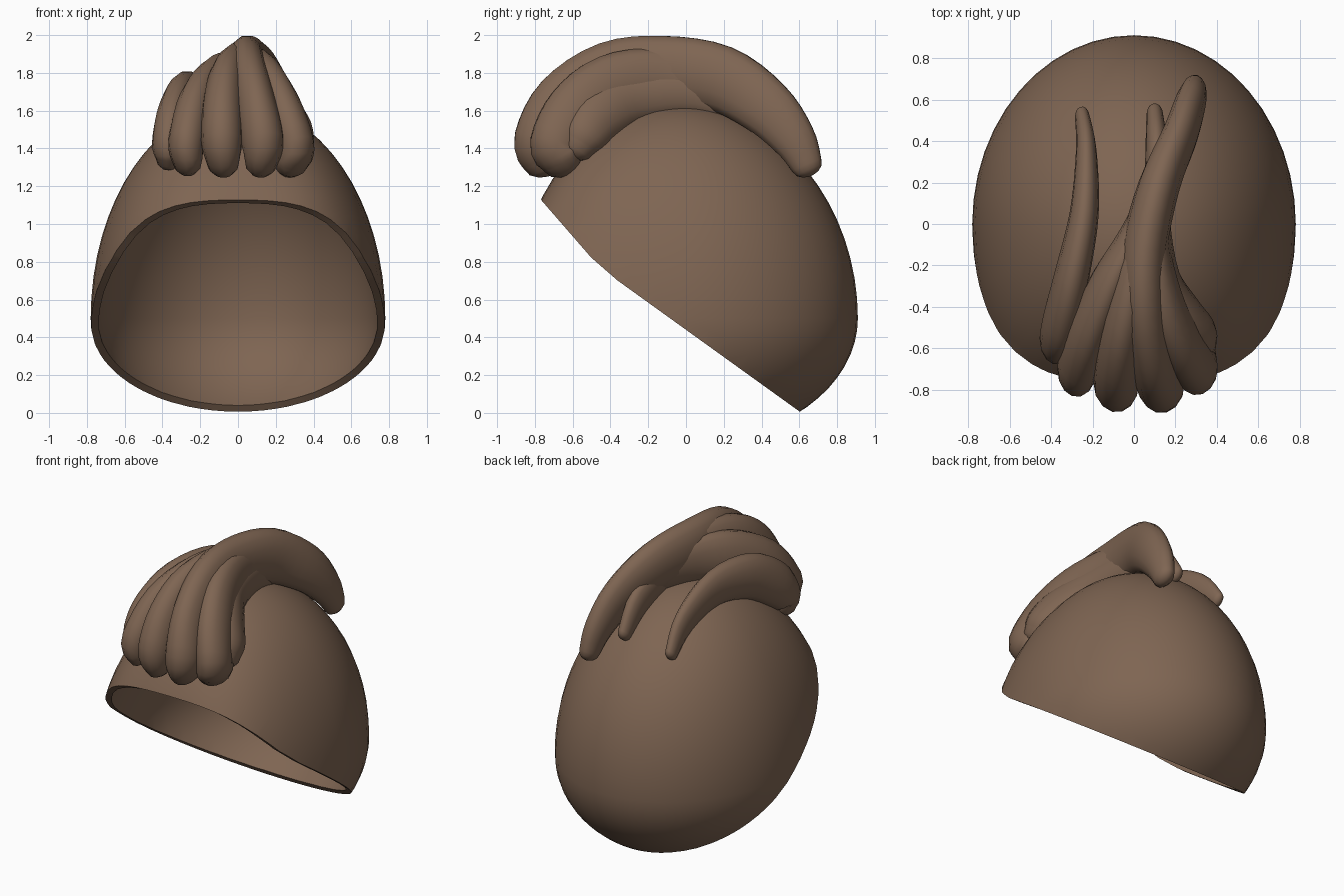
import bpy, bmesh, math
from mathutils import Vector

cube = bpy.data.objects.get("Cube")
if cube:
    bpy.data.objects.remove(cube)

brown = bpy.data.materials.new("hair_brown")
brown.use_nodes = True
brown.diffuse_color = (0.21, 0.13, 0.085, 1)
brown.node_tree.nodes["Principled BSDF"].inputs["Base Color"].default_value = brown.diffuse_color


def finish(name, bm):
    bmesh.ops.recalc_face_normals(bm, faces=bm.faces)
    mesh = bpy.data.meshes.new(name)
    bm.to_mesh(mesh)
    bm.free()
    mesh.materials.append(brown)
    obj = bpy.data.objects.new(name, mesh)
    bpy.context.collection.objects.link(obj)
    bpy.ops.object.select_all(action="DESELECT")
    obj.select_set(True)
    bpy.context.view_layer.objects.active = obj
    bpy.ops.object.shade_smooth_by_angle(angle=math.radians(50))
    return obj


# Hair cap: egg-shaped shell, fuller at the temples, trimmed along the hairline
bm = bmesh.new()
bmesh.ops.create_uvsphere(bm, u_segments=48, v_segments=32, radius=1)
for v in bm.verts:
    x, y, z = v.co
    y *= 0.91
    lift = 1.135 * z - 0.05 * y * z if z > 0 else 0.66 * z
    if y < 0:
        y *= 1 + 0.55 * x * x * (1 - 0.5 * x * x)
    v.co = (0.78 * x, y, 0.5 + lift)
for y, z, slope in ((-0.5, 0.82, 1.15), (-0.35, 0.69, 0.87), (0, 0.44, 0.72)):
    bmesh.ops.bisect_plane(bm, geom=bm.verts[:] + bm.edges[:] + bm.faces[:],
                           plane_co=(0, y, z), plane_no=Vector((0, slope, 1)).normalized(),
                           clear_inner=True)
bmesh.ops.remove_doubles(bm, verts=bm.verts, dist=0.018)
cap = finish("hair_cap", bm)
shell = cap.modifiers.new("thickness", "SOLIDIFY")
shell.thickness = 0.04
shell.offset = -1
crisp = cap.modifiers.new("crisp_rim", "EDGE_SPLIT")
crisp.split_angle = math.radians(50)


def spline(points, steps):
    """Smooth samples through the control points."""
    p = [points[0]] + points + [points[-1]]
    out = []
    for i in range(1, len(p) - 2):
        for s in range(steps):
            t = s / steps
            out.append([0.5 * (2 * b + (c - a) * t + (2 * a - 5 * b + 4 * c - d) * t * t
                               + (3 * b - a - 3 * c + d) * t ** 3)
                        for a, b, c, d in zip(*p[i - 1:i + 3])])
    return out + [list(points[-1])]


def lock(name, points, sides=14):
    """Tapered oval tube; each point is x, y, z, half width, half depth."""
    samples = spline(points, 4)
    pos = [Vector(s[:3]) for s in samples]
    rings = []
    for i, s in enumerate(samples):
        tangent = (pos[min(i + 1, len(pos) - 1)] - pos[max(i - 1, 0)]).normalized()
        rings.append((pos[i], tangent, s[3], s[4]))

    # Rounded ends
    def dome(ring, sign):
        c, t, w, d = ring
        return [(c + t * sign * w * math.sin(a), t, w * math.cos(a), d * math.cos(a))
                for a in (0.5, 1.0, 1.4)]
    rings = dome(rings[0], -1)[::-1] + rings + dome(rings[-1], 1)

    bm = bmesh.new()
    loops = []
    for c, t, w, d in rings:
        side = t.cross(c - Vector((c.x, 0, 0.9))).normalized()
        out = side.cross(t)
        loops.append([bm.verts.new(c + side * w * math.cos(a) + out * d * math.sin(a))
                      for a in (math.tau * k / sides for k in range(sides))])
    for a, b in zip(loops, loops[1:]):
        for k in range(sides):
            n = (k + 1) % sides
            bm.faces.new((a[k], a[n], b[n], b[k]))
    bm.faces.new(loops[0])
    bm.faces.new(loops[-1])
    return finish(name, bm)


# Locks sweeping from the crown over the brow
lock("main_lock", [
    (.29, .64, 1.31, .06, .085), (.27, .57, 1.45, .075, .12), (.22, .42, 1.62, .085, .155),
    (.12, .18, 1.77, .1, .18), (.05, -.12, 1.81, .11, .19), (.05, -.4, 1.78, .11, .19),
    (.09, -.64, 1.63, .11, .18), (.13, -.77, 1.44, .115, .145), (.125, -.75, 1.34, .09, .12)])
lock("centre_lock", [
    (.13, .2, 1.73, .07, .14), (.02, -.15, 1.79, .09, .17), (-.05, -.45, 1.75, .1, .18),
    (-.08, -.65, 1.61, .11, .17), (-.085, -.77, 1.44, .11, .14), (-.08, -.75, 1.34, .09, .12)])
lock("right_lock", [
    (.12, .22, 1.71, .05, .12), (0, -.05, 1.75, .07, .15), (-.12, -.28, 1.73, .09, .17),
    (-.22, -.52, 1.62, .1, .16), (-.27, -.69, 1.43, .1, .14), (-.27, -.68, 1.34, .08, .12)])
lock("left_lock", [
    (.1, .1, 1.73, .06, .12), (.1, -.15, 1.77, .08, .16), (.15, -.4, 1.73, .1, .17),
    (.23, -.58, 1.59, .11, .17), (.3, -.69, 1.42, .105, .14), (.29, -.66, 1.34, .09, .12)])
lock("outer_left_lock", [
    (.1, .53, 1.44, .04, .06), (.11, .35, 1.6, .055, .11), (.11, .05, 1.69, .06, .12),
    (.14, -.25, 1.67, .08, .14), (.23, -.44, 1.58, .1, .15), (.3, -.53, 1.48, .1, .13),
    (.32, -.57, 1.42, .08, .1)])
lock("outer_right_lock", [
    (-.25, .52, 1.39, .035, .055), (-.23, .35, 1.54, .05, .1), (-.24, .05, 1.66, .07, .13),
    (-.3, -.25, 1.65, .085, .15), (-.35, -.46, 1.53, .09, .15), (-.37, -.56, 1.41, .085, .12),
    (-.37, -.56, 1.35, .065, .09)])
